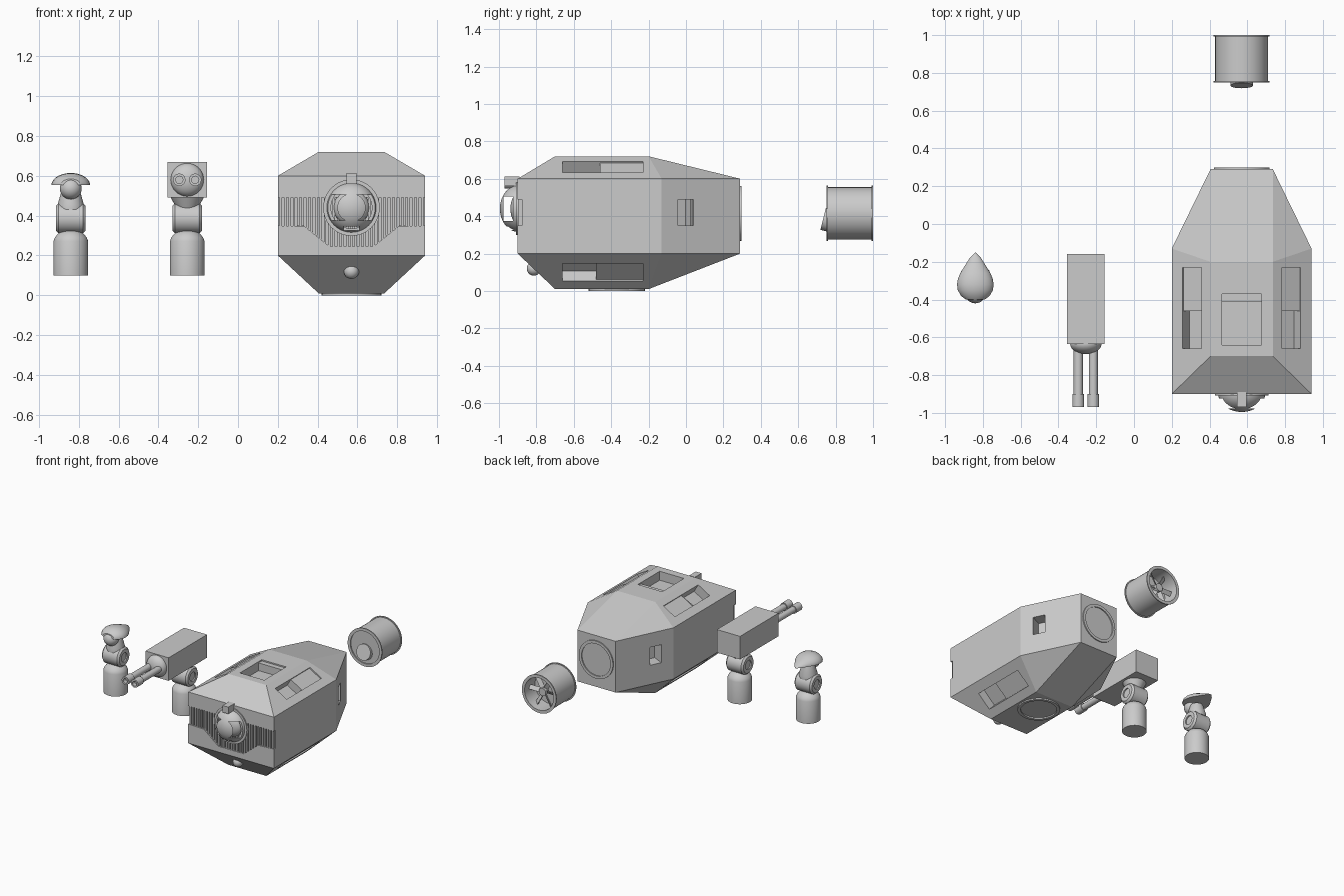
import bpy, bmesh
from math import radians, pi, tau, cos, sin
from mathutils import Vector, Matrix

if "Cube" in bpy.data.objects:
    bpy.data.objects.remove(bpy.data.objects["Cube"])

CX = 0.57  # centre line of the main body


def finish(name, bm, smooth=True):
    bmesh.ops.recalc_face_normals(bm, faces=bm.faces)
    me = bpy.data.meshes.new(name)
    bm.to_mesh(me)
    bm.free()
    ob = bpy.data.objects.new(name, me)
    bpy.context.collection.objects.link(ob)
    if smooth:
        shade(ob)
    return ob


def shade(ob):
    bpy.ops.object.select_all(action='DESELECT')
    ob.select_set(True)
    bpy.context.view_layer.objects.active = ob
    bpy.ops.object.shade_smooth_by_angle(angle=radians(32))


def frame(origin, direction):
    return Matrix.Translation(origin) @ Vector(direction).to_track_quat('Z', 'Y').to_matrix().to_4x4()


def lathe(name, profile, origin, direction=(0, 0, 1), steps=40):
    """Revolve (radius, height) points about an axis."""
    bm = bmesh.new()
    vs = [bm.verts.new((r, 0, h)) for r, h in profile]
    es = [bm.edges.new(p) for p in zip(vs, vs[1:])]
    bmesh.ops.spin(bm, geom=vs + es, cent=(0, 0, 0), axis=(0, 0, 1), angle=tau, steps=steps)
    bmesh.ops.remove_doubles(bm, verts=bm.verts, dist=1e-5)
    bm.transform(frame(origin, direction))
    return finish(name, bm)


def rod(name, r, length, origin, direction):
    return lathe(name, [(0, 0), (r, 0), (r, length), (0, length)], origin, direction)


def ball(name, r, centre, scale=(1, 1, 1)):
    bm = bmesh.new()
    bmesh.ops.create_uvsphere(bm, u_segments=32, v_segments=20, radius=r)
    bm.transform(Matrix.Translation(centre) @ Matrix.Diagonal((*scale, 1)))
    return finish(name, bm)


def box(name, size, mat):
    bm = bmesh.new()
    bmesh.ops.create_cube(bm, size=1)
    bm.transform(mat @ Matrix.Diagonal((*size, 1)))
    return finish(name, bm, False)


def block(name, lo, hi):
    lo, hi = Vector(lo), Vector(hi)
    return box(name, hi - lo, Matrix.Translation((lo + hi) / 2))


def cut(ob, cutters):
    for c in cutters:
        m = ob.modifiers.new("cut", 'BOOLEAN')
        m.object, m.operation, m.solver = c, 'DIFFERENCE', 'EXACT'
        me = bpy.data.meshes.new_from_object(ob.evaluated_get(bpy.context.evaluated_depsgraph_get()))
        ob.modifiers.clear()
        ob.data = me
        bpy.data.objects.remove(c)


def fan(name, origin, direction, r):
    """Hub and six pitched blades."""
    rod(name + "_hub", r * 0.24, 0.04, origin, direction)
    bm = bmesh.new()
    for i in range(6):
        m = Matrix.Rotation(i * tau / 6, 4, 'Z') @ Matrix.Translation((r * 0.6, 0, 0.015)) \
            @ Matrix.Rotation(radians(35), 4, 'X') @ Matrix.Diagonal((r * 0.82, r * 0.28, 0.006, 1))
        bmesh.ops.create_cube(bm, size=1, matrix=m)
    bm.transform(frame(origin, direction))
    finish(name + "_blades", bm, False)


# Faceted main hull
bm = bmesh.new()
for s in (-1, 1):
    for wide, y, zs in ((.37, -.90, (.2, .6)), (.165, -.70, (.01, .72)), (.165, -.20, (.01, .72)),
                        (.37, -.13, (.2, .6)), (.165, .29, (.2, .6))):
        for z in zs:
            bm.verts.new((CX + s * wide, y, z))
bmesh.ops.convex_hull(bm, input=bm.verts)
bmesh.ops.dissolve_limit(bm, angle_limit=radians(1), verts=bm.verts, edges=bm.edges)
hull = finish("hull", bm, False)


def port(centre, along, normal, length, width, open_len, depth=0.07):
    """Hatch recess: shallow door track with a deep opening at its -along end."""
    a, n = Vector(along).normalized(), Vector(normal).normalized()
    rot = Matrix((a, n.cross(a), n)).transposed().to_4x4()
    out = []
    for ln, d in ((length, 0.01), (open_len, depth)):
        c = Vector(centre) - a * (length - ln) / 2
        out.append(box("port_cutter", (ln, width, 2 * d), Matrix.Translation(c) @ rot))
    return out


cutters = port((CX, -.505, .72), (0, 1, 0), (0, 0, 1), .27, .21, .23)
for s in (-1, 1):
    cutters += port((CX + s * .263, -.445, .6625), (0, 1, 0), (s * .12, 0, .205), .43, .115, .2)
    cutters += port((CX + s * .263, -.445, .10), (0, 1, 0), (s * .19, 0, -.205), .43, .135, .18)
    cutters += port((CX + s * .2375, .0875 - .006, .42), (-s * .205, .42, 0), (s * .42, .205, 0), .30, .14, .09)
cutters.append(rod("duct_cutter", .13, .15, (CX, .19, .415), (0, 1, 0)))
cutters.append(rod("duct_cutter", .135, .15, (CX, -.37, .11), (0, 0, -1)))

# Grille slot across the front
slot = [(-.38, .49), (-.38, .35), (-.235, .345), (-.11, .245)]
slot += [(-x, z) for x, z in reversed(slot)]
bm = bmesh.new()
f = bm.faces.new([bm.verts.new((CX + x, -.95, z)) for x, z in slot])
ext = bmesh.ops.extrude_face_region(bm, geom=[f])
bmesh.ops.translate(bm, vec=(0, .072, 0), verts=[v for v in ext['geom'] if isinstance(v, bmesh.types.BMVert)])
cutters.append(finish("slot_cutter", bm, False))
cut(hull, cutters)

# Grille ribs
bm = bmesh.new()
for i in range(-16, 17):
    x = i * .0222
    low = .347 if abs(x) > .235 else max(.245, .345 - (.235 - abs(x)) * .8)
    bmesh.ops.create_cube(bm, size=1, matrix=Matrix.Translation((CX + x, -.887, (low + .49) / 2))
                          @ Matrix.Diagonal((.012, .02, .49 - low, 1)))
finish("grille_ribs", bm, False)

# Front eye: slotted shell over an inner lens
shell = lathe("eye_shell", [(.125, 0)] + [(.125 * cos(t * pi / 24), .1 * sin(t * pi / 24)) for t in range(1, 12)]
              + [(0, .1), (0, .086)] + [(.11 * cos(t * pi / 24), .086 * sin(t * pi / 24)) for t in range(11, -1, -1)]
              + [(.125, 0)], (CX, -.895, .44), (0, -1, 0))
cut(shell, [block("eye_cutter", (CX - .2, -.977, .375), (CX + .2, -.925, .505)),
            block("eye_cutter", (CX - .04, -1.1, .325), (CX + .04, -.92, .345))])
shade(shell)
ball("eye_lens", .09, (CX, -.885, .44), (1, .6, 1))
lathe("eye_rim", [(.12, 0), (.142, 0), (.142, .03), (.12, .03), (.12, 0)], (CX, -.878, .44), (0, -1, 0))
block("eye_brow_box", (CX - .025, -.97, .56), (CX + .025, -.89, .613))
ball("chin_sensor", .038, (CX, -.813, .12))

# Ducts built into the hull
ring = [(.125, 0), (.147, 0), (.147, .012), (.125, .012), (.125, 0)]
lathe("rear_duct_rim", ring, (CX, .286, .415), (0, 1, 0))
fan("rear_fan", (CX, .24, .415), (0, 1, 0), .125)
lathe("belly_duct_rim", [(r + .003, h) for r, h in ring], (CX, -.37, .012), (0, 0, -1))
fan("belly_fan", (CX, -.37, .06), (0, 0, -1), .13)

# Detached thruster pod
lathe("thruster_pod", [(0, .008), (.125, .008), (.125, 0), (.148, 0), (.148, .008), (.14, .008), (.14, .242),
                       (.148, .242), (.148, .25), (.125, .25), (.125, .12), (0, .12)], (CX, .75, .415), (0, 1, 0))
rod("thruster_cap", .06, .04, (CX, .772, .375), (0, -1, .25))
fan("thruster_fan", (CX, .92, .415), (0, 1, 0), .125)


def post(name, x, y):
    """Pedestal with domed shoulder and a swivel drum."""
    lathe(name + "_base", [(0, .1), (.087, .1), (.087, .272), (.08, .29), (.064, .31), (.04, .324), (0, .33)], (x, y, 0))
    half = [(0, .066), (.035, .066), (.035, .075), (.062, .075), (.075, .062)]
    lathe(name + "_joint", half + [(r, -h) for r, h in reversed(half)], (x, y, .387), (1, 0, 0))


# Twin-barrel gun turret
gx, gy = -.255, -.30
post("gun", gx, gy)
lathe("gun_neck", [(0, .43), (.05, .43), (.085, .495), (0, .495)], (gx, gy, 0))
block("gun_body", (gx - .1, -.635, .49), (gx + .1, -.16, .67))
ball("gun_mantlet", .083, (gx, -.635, .58), (1, .65, 1))
for s in (-1, 1):
    rod("gun_barrel", .024, .31, (gx + s * .04, -.63, .58), (0, -1, 0))
    lathe("gun_muzzle", [(.018, 0), (.031, 0), (.031, .07), (.018, .07), (.018, 0)], (gx + s * .04, -.9, .58), (0, -1, 0))

# Hooded sensor turret
hx, hy = -.84, -.31
post("sensor", hx, hy)
lathe("sensor_neck", [(0, .43), (.066, .43), (.066, .455), (.045, .53), (0, .56)], (hx, hy, 0))
ball("sensor_eye", .055, (hx, -.365, .537))
hood = lathe("sensor_hood", [(0, -.405), (.05, -.40), (.076, -.38), (.093, -.35), (.097, -.32), (.092, -.29), (.08, -.26),
                             (.058, -.225), (.03, -.18), (0, -.15)], (0, 0, 0), (0, 1, 0))
bm = bmesh.new()
bm.from_mesh(hood.data)
cutg = bmesh.ops.bisect_plane(bm, geom=bm.verts[:] + bm.edges[:] + bm.faces[:], plane_co=(0, 0, 0),
                              plane_no=(0, 0, -1), clear_outer=True)
bmesh.ops.holes_fill(bm, edges=[e for e in bm.edges if e.is_boundary])
bm.transform(Matrix.Translation((hx, 0, .553)) @ Matrix.Diagonal((1, 1, .63, 1)))
bmesh.ops.recalc_face_normals(bm, faces=bm.faces)
bm.to_mesh(hood.data)
bm.free()
shade(hood)
